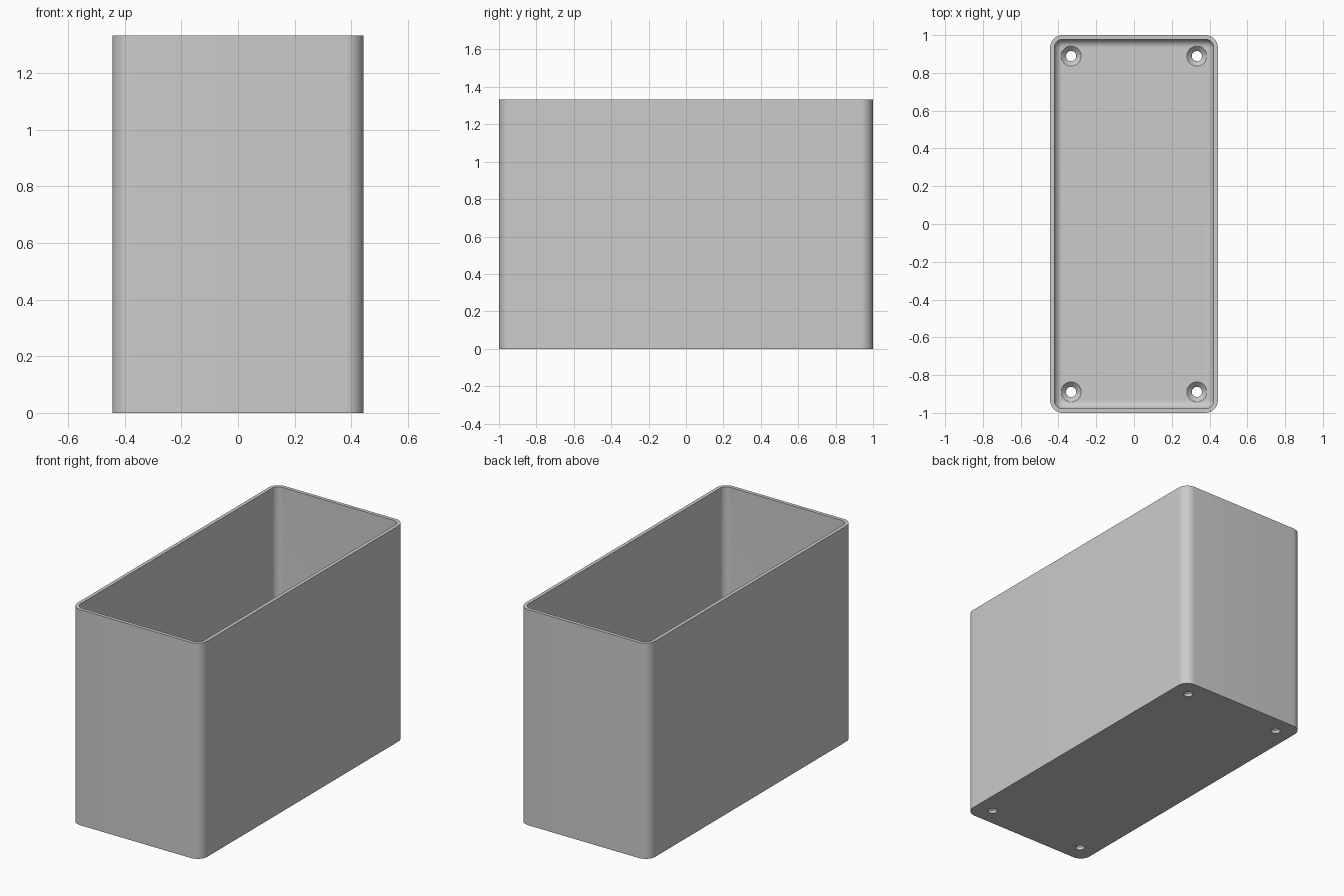
import bpy, bmesh, math

if "Cube" in bpy.data.objects:
    bpy.data.objects.remove(bpy.data.objects["Cube"])

W, L, H = 0.444, 1.0, 1.333      # half width, half length, height
R, WALL, FLOOR, FILLET = 0.067, 0.022, 0.044, 0.042
SEG = 12

grey = bpy.data.materials.new("plain grey")
grey.diffuse_color = (0.6, 0.6, 0.6, 1)
grey.use_nodes = True
grey.node_tree.nodes["Principled BSDF"].inputs["Base Color"].default_value = grey.diffuse_color


def rounded_ring(bm, inset, z):
    """Rounded rectangle of vertices, inset from the outer outline."""
    r = max(R - inset, 0.002)
    verts = []
    for k, (sx, sy) in enumerate([(1, 1), (-1, 1), (-1, -1), (1, -1)]):
        cx, cy = sx * (W - inset - r), sy * (L - inset - r)
        for i in range(SEG + 1):
            a = math.pi / 2 * (k + i / SEG)
            verts.append(bm.verts.new((cx + r * math.cos(a), cy + r * math.sin(a), z)))
    return verts


def finish(bm, name):
    bmesh.ops.recalc_face_normals(bm, faces=bm.faces)
    mesh = bpy.data.meshes.new(name)
    bm.to_mesh(mesh)
    bm.free()
    obj = bpy.data.objects.new(name, mesh)
    bpy.context.collection.objects.link(obj)
    obj.data.materials.append(grey)
    return obj


# Open box: outer wall, rim, inner wall, filleted floor edge
profile = [(0, 0), (0, H), (WALL, H)]
for i in range(9):
    a = math.pi / 2 * i / 8
    profile.append((WALL + FILLET * (1 - math.cos(a)), FLOOR + FILLET * (1 - math.sin(a))))
bm = bmesh.new()
rings = [rounded_ring(bm, d, z) for d, z in profile]
for lo, hi in zip(rings, rings[1:]):
    n = len(lo)
    for i in range(n):
        j = (i + 1) % n
        bm.faces.new((lo[i], lo[j], hi[j], hi[i]))
bm.faces.new(rings[0])
bm.faces.new(rings[-1])
box = finish(bm, "open_box")

# Countersunk screw holes in the floor corners
hole_profile = [(0.027, -0.05), (0.027, FLOOR - 0.026), (0.053, FLOOR), (0.053, FLOOR + 0.05)]
bm = bmesh.new()
for sx in (-1, 1):
    for sy in (-1, 1):
        rings = [[bm.verts.new((sx * 0.333 + r * math.cos(t * math.pi / 16),
                                sy * 0.889 + r * math.sin(t * math.pi / 16), z))
                  for t in range(32)] for r, z in hole_profile]
        for lo, hi in zip(rings, rings[1:]):
            for i in range(32):
                j = (i + 1) % 32
                bm.faces.new((lo[i], lo[j], hi[j], hi[i]))
        bm.faces.new(rings[0])
        bm.faces.new(rings[-1])
cutter = finish(bm, "screw_hole_cutter")
cutter.hide_render = True

cut = box.modifiers.new("screw holes", 'BOOLEAN')
cut.operation = 'DIFFERENCE'
cut.solver = 'EXACT'
cut.object = cutter
bpy.context.view_layer.objects.active = box
box.select_set(True)
bpy.ops.object.modifier_apply(modifier=cut.name)
bpy.data.objects.remove(cutter)
bpy.ops.object.shade_smooth_by_angle(angle=math.radians(30))
